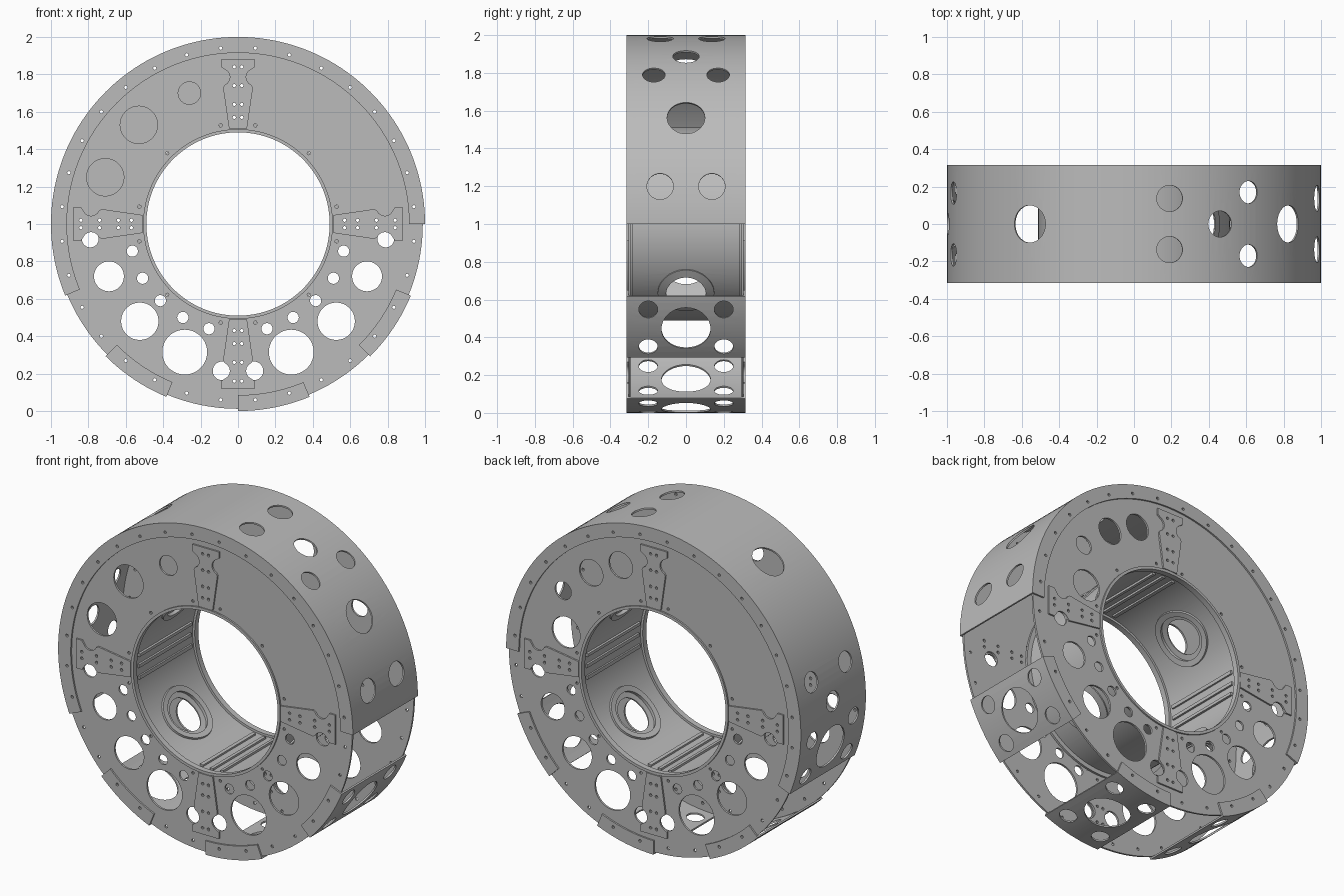
import bpy, bmesh, math
from math import sin, cos, radians, pi
from mathutils import Matrix, Vector

if "Cube" in bpy.data.objects:
    bpy.data.objects.remove(bpy.data.objects["Cube"])

grey = bpy.data.materials.new("plain_grey")
grey.use_nodes = True
grey.diffuse_color = (0.5, 0.5, 0.5, 1)
grey.node_tree.nodes["Principled BSDF"].inputs["Base Color"].default_value = (0.5, 0.5, 0.5, 1)
AXIS = Vector((0, 0, 1))


def select(ob):
    bpy.ops.object.select_all(action='DESELECT')
    ob.select_set(True)
    bpy.context.view_layer.objects.active = ob


def finish(ob):
    ob.data.materials.clear()
    ob.data.materials.append(grey)
    select(ob)
    bpy.ops.object.shade_smooth_by_angle(angle=radians(30))


def mesh_object(name, bm):
    bmesh.ops.recalc_face_normals(bm, faces=bm.faces[:])
    me = bpy.data.meshes.new(name)
    bm.to_mesh(me)
    bm.free()
    ob = bpy.data.objects.new(name, me)
    bpy.context.collection.objects.link(ob)
    return ob


# A sheet around the axle: rectangular section swept from angle a0 to a1
def sweep(name, a0, a1, r0, r1, y0, y1, step=2.25):
    full = a1 - a0 >= 360
    n = max(1, round((a1 - a0) / step))
    bm = bmesh.new()
    rings = []
    for i in range(n if full else n + 1):
        a = radians(a0 + (a1 - a0) * i / n)
        rings.append([bm.verts.new((r * cos(a), y, 1 + r * sin(a)))
                      for r, y in ((r0, y0), (r1, y0), (r1, y1), (r0, y1))])
    for i in range(n):
        p, q = rings[i], rings[(i + 1) % len(rings)]
        for k in range(4):
            bm.faces.new((p[k], p[(k + 1) % 4], q[(k + 1) % 4], q[k]))
    if not full:
        bm.faces.new(rings[0])
        bm.faces.new(rings[-1][::-1])
    return mesh_object(name, bm)


# Radial round holes (angle, y, radius) cut through a sheet
def drill(ob, holes, radius):
    bm = bmesh.new()
    for angle, y, r in holes:
        a = radians(angle)
        d = Vector((cos(a), 0, sin(a)))
        m = Matrix.Translation(AXIS + d * radius + Vector((0, y, 0)))
        m = m @ d.to_track_quat('Z', 'Y').to_matrix().to_4x4()
        bmesh.ops.create_cone(bm, cap_ends=True, segments=36, radius1=r, radius2=r,
                              depth=0.2, matrix=m)
    cutter = mesh_object("hole_cutter", bm)
    cutter.hide_render = True
    mod = ob.modifiers.new("holes", 'BOOLEAN')
    mod.object, mod.operation, mod.solver = cutter, 'DIFFERENCE', 'EXACT'
    select(ob)
    bpy.ops.object.modifier_apply(modifier=mod.name)
    bpy.data.objects.remove(cutter)


def circle(x, z, r, n=None):
    n = n or (8 if r < 0.02 else 36)
    return [(x + r * cos(2 * pi * i / n), z + r * sin(2 * pi * i / n)) for i in range(n)]


def polar(r, angle):
    return r * cos(radians(angle)), r * sin(radians(angle))


# A flat sheet facing front or back, outline first and then its holes
def flat(name, loops, y, half):
    cu = bpy.data.curves.new(name, 'CURVE')
    cu.dimensions, cu.fill_mode, cu.extrude = '2D', 'BOTH', half
    for loop in loops:
        sp = cu.splines.new('POLY')
        sp.points.add(len(loop) - 1)
        for p, (x, z) in zip(sp.points, loop):
            p.co = (x, z, 0, 1)
        sp.use_cyclic_u = True
    ob = bpy.data.objects.new(name, cu)
    bpy.context.collection.objects.link(ob)
    ob.location = (0, y, 1)
    ob.rotation_euler = (pi / 2, 0, 0)
    select(ob)
    bpy.ops.object.convert(target='MESH')
    finish(bpy.context.view_layer.objects.active)


RIVET = 0.009
rim_rivets = [5.625 + 11.25 * i for i in range(32)]


def bracket_rivets(turn):
    c, s = polar(1, turn)
    return [circle(r * c - t * s, r * s + t * c, RIVET)
            for r in (0.57, 0.64, 0.74, 0.84) for t in (-0.02, 0.02)]


# Side plates: shared lower openings, different upper ones; z relative to the axle
lower = [(.79, -.08, .045), (.565, -.145, .03), (.69, -.28, .08), (.51, -.29, .03),
         (.415, -.41, .03), (.525, -.52, .1), (.295, -.5, .03), (.155, -.56, .03),
         (.285, -.685, .12), (.085, -.785, .05)]
upper = {"front": [(-.26, .7, .06), (-.53, .53, .1), (-.71, .25, .1)],
         "back": [(.23, .71, .08), (.43, .61, .08), (.62, .45, .055), (.6, .2, .095)]}

# Bracket half outline: tapering stem, round notch, wide head
half_outline = [(0.51, 0.048), (0.73, 0.08)]
half_outline += [(0.785 - 0.045 * cos(t * pi / 8), 0.088 - 0.045 * sin(t * pi / 8))
                 for t in range(1, 8)]
half_outline += [(0.84, 0.09), (0.88, 0.09)]
outline = half_outline + [(r, -t) for r, t in reversed(half_outline)]

panels = {"shell": (0, 202.5), "right_panel": (225, 247.5),
          "bottom_panel": (270, 292.5), "left_panel": (315, 337.5)}

for side, sign in (("front", -1), ("back", 1)):
    loops = [circle(0, 0, 0.988, 160), circle(0, 0, 0.505, 120)]
    loops += [circle(s * x, z, r) for x, z, r in lower for s in (-1, 1)]
    loops += [circle(*h) for h in upper[side]]
    loops += [circle(*polar(0.945, a), RIVET) for a in rim_rivets]
    loops += [circle(*polar(0.535, q + d), RIVET) for q in (0, 90, 180, 270) for d in (10, 45, 80)]
    for turn in (0, 90, 180, 270):
        loops += bracket_rivets(turn)
    flat(side + "_plate", loops, sign * 0.299, 0.006)

    # Riveted brackets on the four quarters
    for i, turn in enumerate((0, 90, 180, 270)):
        c, s = polar(1, turn)
        shape = [(r * c - t * s, r * s + t * c) for r, t in outline]
        flat(f"{side}_bracket_{i + 1}", [shape] + bracket_rivets(turn), sign * 0.31, 0.005)

    # Folded rims of the outer panels
    for name, (a0, a1) in panels.items():
        n = round((a1 - a0) / 2.25)
        arc = [a0 + (a1 - a0) * i / n for i in range(n + 1)]
        shape = [polar(1, a) for a in arc] + [polar(0.915, a) for a in reversed(arc)]
        dots = [circle(*polar(0.945, a), RIVET) for a in rim_rivets if a0 < a < a1]
        flat(f"{side}_{name}_rim", [shape] + dots, sign * 0.31, 0.005)

    # Inner edge ring and its angle strip
    finish(sweep(side + "_inner_edge", 0, 360, 0.49, 0.507, *sorted((sign * 0.28, sign * 0.315))))
    finish(sweep(side + "_inner_angle", 0, 360, 0.51, 0.54, *sorted((sign * 0.28, sign * 0.294))))


# Outer panels with their openings
def panel_holes(mid):
    return [(mid, 0, 0.13)] + [(mid + d, y, 0.05) for d in (-6.8, 6.8) for y in (-0.2, 0.2)]


shell_holes = [(34.3, 0, .1), (62.6, 0, .07), (124, 0, .1), (175, 0, .06)]
shell_holes += [(a, s * y, r) for a, y, r in ((11.5, .137, .07), (52.2, .17, .06),
                                             (79, .137, .07), (165, .165, .06)) for s in (-1, 1)]
shell_holes += panel_holes(191.25)
for name, (a0, a1) in panels.items():
    panel = sweep("outer_" + name, a0, a1, 0.99, 1.0, -0.315, 0.315)
    drill(panel, shell_holes if name == "shell" else panel_holes((a0 + a1) / 2), 1.0)
    finish(panel)

# Inner band with four round openings
diagonals = (45, 135, 225, 315)
band = sweep("inner_band", 0, 360, 0.504, 0.512, -0.3, 0.3, 3)
drill(band, [(a, 0, 0.14) for a in diagonals], 0.508)
finish(band)


# Collar following the curve of the band
def collar(name, angle, r0, r1, depth0, depth1, n=48):
    bm = bmesh.new()
    rings = []
    for i in range(n):
        p = 2 * pi * i / n
        ring = []
        for r, d in ((r0, depth0), (r1, depth0), (r1, depth1), (r0, depth1)):
            a = radians(angle) + r * cos(p) / 0.505
            ring.append(bm.verts.new((d * cos(a), r * sin(p), 1 + d * sin(a))))
        rings.append(ring)
    for i in range(n):
        p, q = rings[i], rings[(i + 1) % n]
        for k in range(4):
            bm.faces.new((p[k], p[(k + 1) % 4], q[(k + 1) % 4], q[k]))
    finish(mesh_object(name, bm))


for i, angle in enumerate(diagonals):
    collar(f"collar_outer_{i + 1}", angle, 0.137, 0.172, 0.491, 0.508)
    collar(f"collar_inner_{i + 1}", angle, 0.105, 0.15, 0.512, 0.52)

# Cross rails in groups of three on the inner band
for q in (0, 90, 180, 270):
    for d in (-8, 0, 8):
        finish(sweep("cross_rail", q + d - 1.2, q + d + 1.2, 0.492, 0.506, -0.255, 0.255, 1.2))
